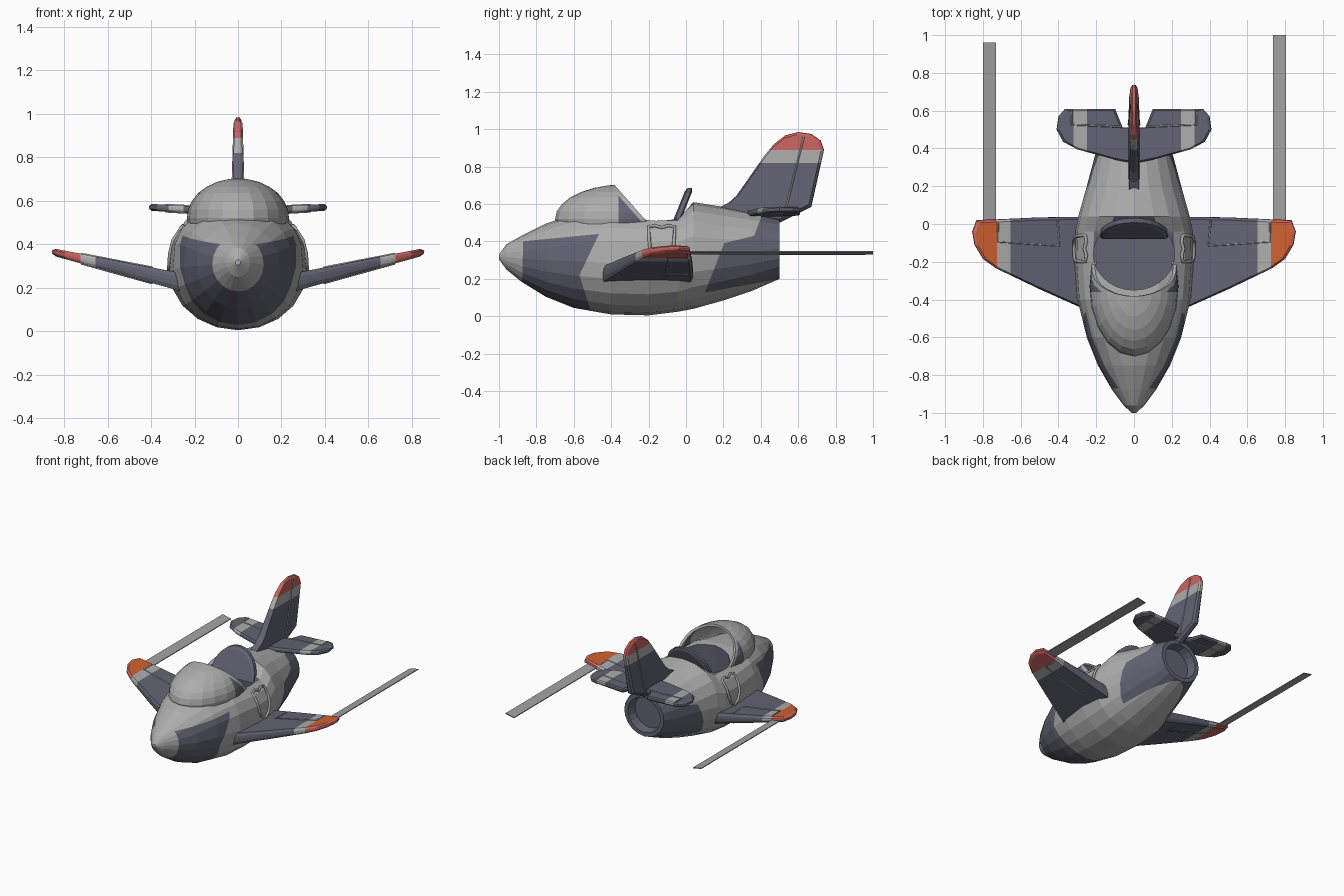
import bpy, bmesh, math
from mathutils import Vector

if "Cube" in bpy.data.objects:
    bpy.data.objects.remove(bpy.data.objects["Cube"])


def material(name, rgb):
    m = bpy.data.materials.new(name)
    m.use_nodes = True
    m.diffuse_color = (*rgb, 1)
    m.node_tree.nodes["Principled BSDF"].inputs["Base Color"].default_value = (*rgb, 1)
    return m


LIGHT, SLATE, RED, ORANGE, GOLD, SEAM, TRAIL = range(7)
MATS = [material("light grey", (.42, .42, .42)), material("slate", (.125, .125, .175)),
        material("red", (.6, .13, .12)), material("orange", (.62, .12, .03)),
        material("gold", (.42, .24, .06)), material("seam dark", (.035, .035, .045)),
        material("trail grey", (.36, .36, .36))]


def add_object(name, data, mirror=False):
    ob = bpy.data.objects.new(name, data)
    bpy.context.collection.objects.link(ob)
    for m in MATS:
        data.materials.append(m)
    if mirror:
        ob.modifiers.new("mirror", 'MIRROR')
    return ob


def finish(name, bm, mirror=False):
    bmesh.ops.recalc_face_normals(bm, faces=bm.faces)
    me = bpy.data.meshes.new(name)
    bm.to_mesh(me)
    bm.free()
    return add_object(name, me, mirror)


def cut(bm, co, no, **kw):
    bmesh.ops.bisect_plane(bm, geom=bm.verts[:] + bm.edges[:] + bm.faces[:],
                           plane_co=co, plane_no=no, **kw)


def bridge(bm, a, b):
    for i in range(len(a)):
        j = (i + 1) % len(a)
        bm.faces.new((a[i], a[j], b[j], b[i]))


def tube(name, pts, r, mat, cyclic=False, mirror=False):
    cu = bpy.data.curves.new(name, 'CURVE')
    cu.dimensions = '3D'
    cu.bevel_depth, cu.bevel_resolution = r, 1
    sp = cu.splines.new('POLY')
    sp.points.add(len(pts) - 1)
    for p, co in zip(sp.points, pts):
        p.co = (*co, 1)
    sp.use_cyclic_u = cyclic
    sp.material_index = mat
    return add_object(name, cu, mirror)


# Fuselage: stations of y, half width, bottom, top, roundness of the upper half
STATIONS = [(-1, .012, .305, .33, 2), (-.96, .055, .25, .385, 2), (-.88, .115, .185, .43, 2),
            (-.75, .19, .105, .495, 2.1), (-.6, .25, .045, .545, 2.4), (-.4, .3, .01, .56, 2.8),
            (-.2, .315, .005, .55, 2.8), (-.04, .31, .025, .545, 2.8), (.04, .295, .04, .61, 2.3),
            (.2, .25, .085, .585, 2), (.35, .21, .135, .555, 2), (.5, .165, .2, .52, 2)]
SIDES = 20


def ring(bm, y, w, zb, zt, n):
    c, h, out = (zb + zt) / 2, (zt - zb) / 2, []
    for k in range(SIDES):
        a = 2 * math.pi * k / SIDES
        e = 2 / n if math.sin(a) > 0 else 1
        x = math.copysign(abs(math.cos(a)) ** e, math.cos(a))
        z = math.copysign(abs(math.sin(a)) ** e, math.sin(a))
        out.append(bm.verts.new((w * x, y, c + h * z)))
    return out


bm = bmesh.new()
rings = [ring(bm, *s) for s in STATIONS]
# jet nozzle recess
rings += [ring(bm, .5, .135, .23, .49, 2), ring(bm, .43, .125, .24, .48, 2)]
for a, b in zip(rings, rings[1:]):
    bridge(bm, a, b)
bm.faces.new(rings[0])
bm.faces.new(rings[-1])
body = finish("fuselage", bm)

# Cockpit opening
CY, CX, CL = -.16, .215, .19
bpy.ops.mesh.primitive_cylinder_add(vertices=28, radius=1, depth=.6, location=(0, CY, .6))
cutter = bpy.context.object
cutter.name = "cockpit_cutter"
cutter.scale = (CX, CL, 1)
cutter.hide_render = True
mod = body.modifiers.new("cockpit", 'BOOLEAN')
mod.operation, mod.object, mod.solver = 'DIFFERENCE', cutter, 'EXACT'
bpy.ops.object.select_all(action='DESELECT')
bpy.context.view_layer.objects.active = body
body.select_set(True)
bpy.ops.object.modifier_apply(modifier="cockpit")
bpy.data.objects.remove(cutter)


# Camouflage: cut the skin along the patch borders, then colour by region
class Line:
    def __init__(self, p, q):
        self.p, self.q = p, q

    def y(self, z):
        t = (z - self.p[1]) / (self.q[1] - self.p[1])
        return self.p[0] + t * (self.q[0] - self.p[0])

    def z(self, y):
        t = (y - self.p[0]) / (self.q[0] - self.p[0])
        return self.p[1] + t * (self.q[1] - self.p[1])

    def split(self, bm):
        dy, dz = self.q[0] - self.p[0], self.q[1] - self.p[1]
        cut(bm, (0, *self.p), Vector((0, dz, -dy)).normalized())


nose_front = Line((-.88, 0), (-.87, .45))
nose_top = Line((-.88, .40), (-.47, .44))
nose_back_a = Line((-.57, .22), (-.47, .43))
nose_back_b = Line((-.57, .22), (-.5, 0))
tail_front = Line((.11, .15), (.2, .38))
tail_top = Line((.2, .39), (.36, .43))
tail_rise = Line((.36, .42), (.41, .55))
tail_belly = Line((.12, .13), (.5, .2))
bm = bmesh.new()
bm.from_mesh(body.data)
for ln in (nose_front, nose_top, nose_back_a, nose_back_b, tail_front, tail_top, tail_rise, tail_belly):
    ln.split(bm)
for f in bm.faces:
    x, y, z = f.calc_center_median()
    nose = y > nose_front.y(z) and z < nose_top.z(y) and y < max(nose_back_a.y(z), nose_back_b.y(z))
    tail = (y > tail_front.y(z) and z > tail_belly.z(y)
            and (z < tail_top.z(y) or y > tail_rise.y(z)))
    pit = (x / CX) ** 2 + ((y - CY) / CL) ** 2 < 1.01 and z > .28
    jet = y > .42 and (abs(f.normal.y) > .7 or f.normal.dot(Vector((x, 0, z - .36))) < 0)
    f.material_index = SLATE if nose or tail or pit or jet else LIGHT
bm.to_mesh(body.data)
bm.free()

# Windscreen: a dome cut by a slanted rear plane, with dark corners and a pale rim
bm = bmesh.new()
bmesh.ops.create_uvsphere(bm, u_segments=20, v_segments=14, radius=1)
for v in bm.verts:
    v.co = Vector((v.co.x * .235, v.co.y * .37 - .33, v.co.z * .185 + .52))
back = Vector((0, .17, .15)).normalized()
edge = Vector((0, -.23, .53))
cut(bm, edge, back, clear_outer=True)
cut(bm, (0, 0, .49), (0, 0, -1), clear_outer=True)
cut(bm, edge - back * .022, back)
cut(bm, (0, -.36, 0), (0, 1, 0))
for f in bm.faces:
    c = f.calc_center_median()
    f.material_index = SLATE if c.y > -.36 and (c - edge).dot(back) < -.022 else LIGHT
screen = finish("windscreen", bm)
mod = screen.modifiers.new("thickness", 'SOLIDIFY')
mod.thickness, mod.offset = .018, -1

# Headrest: a leaning arched plate
bm = bmesh.new()
arches = []
for dy, k in ((-.02, .9), (-.012, 1), (.012, 1), (.02, .9)):
    loop = []
    for i in range(13):
        a = math.pi * i / 12
        h = .2 * k * math.sin(a)
        loop.append(bm.verts.new((.18 * k * math.cos(a), -.06 + .4 * h + dy, .485 + h)))
    arches.append(loop)
for a, b in zip(arches, arches[1:]):
    bridge(bm, a, b)
bm.faces.new(arches[0])
bm.faces.new(arches[-1])
for f in bm.faces:
    f.material_index = SLATE
finish("headrest", bm)


# Flying surfaces: an outline with a bevelled rim, cut at the stripes, then bent to place
def surface(name, outline, cuts, place, rule, mirror=False):
    bm = bmesh.new()
    mid = sum((Vector(p) for p in outline), Vector((0, 0))) / len(outline)
    loops = []
    for s, k in ((-1, .93), (-.5, .99), (.5, .99), (1, .93)):
        loops.append([bm.verts.new((*(mid + (Vector(p) - mid) * k), s)) for p in outline])
    loops.insert(2, [bm.verts.new((*p, 0)) for p in outline])
    for a, b in zip(loops, loops[1:]):
        bridge(bm, a, b)
    bm.faces.new(loops[0])
    bm.faces.new(loops[-1])
    for co, no in cuts:
        cut(bm, co, no)
    bmesh.ops.recalc_face_normals(bm, faces=bm.faces)
    for f in bm.faces:
        f.material_index = rule(f.calc_center_median())
    for v in bm.verts:
        v.co = place(*v.co)
    return finish(name, bm, mirror)


def seam(name, pts, place, mirror=True):
    for s, side in ((1, "upper"), (-1, "lower")):
        tube(name + "_" + side, [place(*p, s) for p in pts], .005, SEAM, mirror=mirror)


def across(*us):
    return [((u, 0, 0), (1, 0, 0)) for u in us]


def wing_place(x, y, s):
    return Vector((x, y, .235 + .235 * (x - .3) + s * (.04 - .042 * (x - .3))))


def wing_rule(c):
    if c.x > .725:
        return ORANGE if c.z > .8 else RED
    return LIGHT if c.x > .655 else SLATE


surface("wing", [(.2, -.48), (.31, -.43), (.5, -.345), (.73, -.235), (.8, -.185), (.845, -.11),
                 (.857, -.04), (.835, .02), (.5, .035), (.2, .04)],
        across(.655, .725), wing_place, wing_rule, True)
seam("aileron_seam", [(.405, .015), (.395, -.115), (.72, -.095), (.72, .005)], wing_place)


def tail_place(x, y, s):
    return Vector((x, y, .548 + .055 * x + s * .016))


surface("tailplane", [(.0, .32), (.1, .34), (.3, .395), (.375, .435), (.41, .5), (.4, .57),
                      (.365, .61), (.1, .61), (.06, .51), (0, .51)],
        across(.25, .32), tail_place, lambda c: LIGHT if .25 < c.x < .32 else SLATE, True)
seam("elevator_seam", [(.065, .515), (.33, .525), (.33, .6)], tail_place)


def fin_place(y, z, s):
    return Vector((s * (.03 - .03 * (z - .5)), y, z))


surface("fin", [(.14, .56), (.22, .6), (.27, .645), (.42, .86), (.47, .92), (.53, .967), (.6, .985),
                (.67, .975), (.72, .94), (.738, .89), (.67, .585), (.5, .5)],
        [((0, z, 0), (0, 1, 0)) for z in (.82, .89)], fin_place,
        lambda c: RED if c.y > .89 else LIGHT if c.y > .82 else SLATE)
seam("rudder_seam", [(.63, .96), (.525, .54)], fin_place, False)


# Shield-shaped gold frames hugging the fuselage sides
def skin_x(z):
    t = abs(z - .28) / .268
    n = 2.8 if z > .28 else 2
    return .313 * (1 - t ** n) ** (1 / n)


shield = [(-.2, .48), (-.165, .485), (-.13, .475), (-.095, .485), (-.06, .48), (-.063, .42), (-.068, .36),
          (-.09, .31), (-.13, .28), (-.17, .31), (-.192, .36), (-.197, .42)]
tube("shield_frame", [(skin_x(z) + .004, y, z) for y, z in shield], .009, GOLD, True, True)

# Wingtip trails: thin ribbons streaming back
for name, x0, x1, y1 in (("left_trail", .735, .805, 1), ("right_trail", -.8, -.73, .96)):
    bm = bmesh.new()
    loops = []
    for dz in (-.003, .003):
        corners = ((x0, .0), (x1, .0), (x1, y1), (x0, y1))
        loops.append([bm.verts.new((x, y, .34 + .2 * (abs(x) - .77) + dz)) for x, y in corners])
    bridge(bm, *loops)
    for lp in loops:
        bm.faces.new(lp)
    for f in bm.faces:
        f.material_index = TRAIL
    finish(name, bm)
